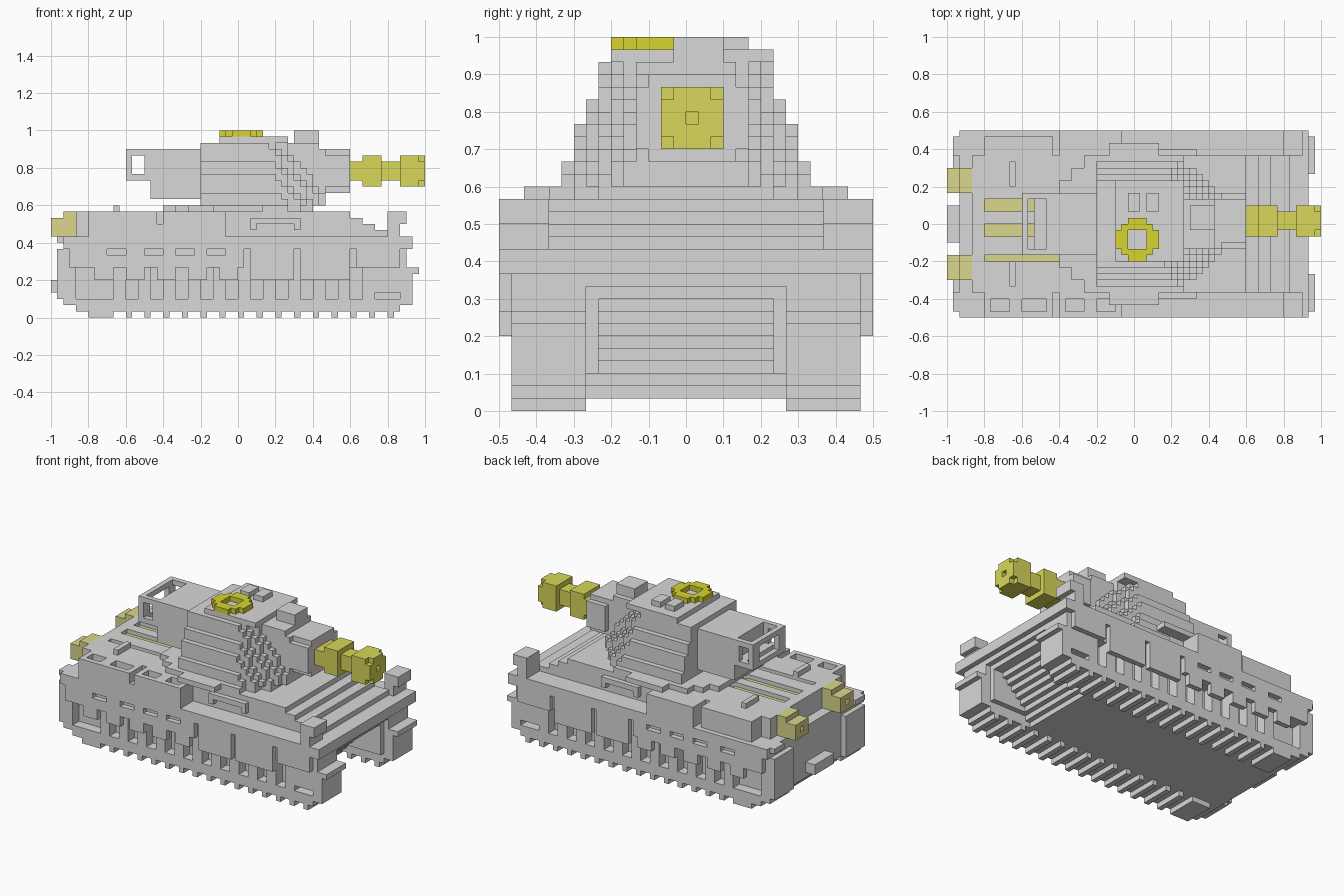
import bpy
import bmesh
from mathutils import Matrix, Vector

UNIT = 1 / 30  # one block

cube = bpy.data.objects.get("Cube")
if cube:
    bpy.data.objects.remove(cube, do_unlink=True)


def material(name, colour):
    mat = bpy.data.materials.new(name)
    mat.use_nodes = True
    rgba = (*colour, 1)
    mat.diffuse_color = rgba
    mat.node_tree.nodes["Principled BSDF"].inputs["Base Color"].default_value = rgba
    return mat


GREY = material("armour_grey", (.69, .69, .69))
YELLOW = material("bright_yellow", (.68, .66, .03))
GUN = material("gun_yellow", (.69, .68, .1))
PALE = material("pale_yellow", (.7, .68, .26))


def mid(half):
    return (-half, half)


def box(name, x, y, z, mat=GREY, mirror=False):
    """Block between bounds in block units, optionally repeated across y."""
    bm = bmesh.new()
    sides = [y, (-y[1], -y[0])] if mirror else [y]
    for side in sides:
        spans = (x, side, z)
        centre = Vector([(a + b) / 2 * UNIT for a, b in spans])
        size = Vector([(b - a) * UNIT for a, b in spans])
        bmesh.ops.create_cube(bm, size=1, matrix=Matrix.LocRotScale(centre, None, size))
    mesh = bpy.data.meshes.new(name)
    bm.to_mesh(mesh)
    bm.free()
    mesh.materials.append(mat)
    obj = bpy.data.objects.new(name, mesh)
    bpy.context.collection.objects.link(obj)


def frame(name, x, y, z, hole_a, hole_b, axis, mat=GREY, mirror=False):
    """Four blocks around a rectangular hole that runs along one axis."""
    spans = {"x": x, "y": y, "z": z}
    a, b = [k for k in "xyz" if k != axis]
    for part, ka, kb in (
        ("low", (spans[a][0], hole_a[0]), spans[b]),
        ("high", (hole_a[1], spans[a][1]), spans[b]),
        ("near", hole_a, (spans[b][0], hole_b[0])),
        ("far", hole_a, (hole_b[1], spans[b][1])),
    ):
        box(f"{name}_{part}", **{**spans, a: ka, b: kb}, mat=mat, mirror=mirror)


# Lower hull with a stepped nose between the tracks
for i in range(8):
    box("lower_hull", x=(-26 - min(i, 2), 17 + i), y=mid(8), z=(1 + i, 2 + i))
box("hull_sponson", x=(-28, 26), y=mid(14), z=(9, 10))
box("hull_sponson_top", x=(-28, 27), y=mid(14), z=(10, 11))
box("nose_cheek", x=(17, 26), y=(7, 8), z=(3, 9), mirror=True)
box("rear_tow_bar", x=(-30, -28), y=mid(3), z=(4, 6))

# Tracks: recessed core, end blocks, rails and treads
box("track_core", x=(-26, 26), y=(8, 12), z=(1, 11), mirror=True)
box("track_bottom_rail", x=(-26, 26), y=(12, 14), z=(1, 3), mirror=True)
box("track_top_rail", x=(-26, 26), y=(12, 14), z=(8, 9), mirror=True)
box("track_rear_end", x=(-29, -26), y=(8, 14), z=(3, 11), mirror=True)
box("track_rear_heel", x=(-28, -26), y=(8, 14), z=(2, 3), mirror=True)
box("track_front_end", x=(26, 28), y=(8, 14), z=(2, 7), mirror=True)
box("track_front_top", x=(26, 27), y=(8, 14), z=(7, 11), mirror=True)
box("track_front_lip", x=(26, 29), y=(8, 14), z=(7, 8), mirror=True)
box("track_rear_tread", x=(-24, -20), y=(8, 14), z=(0, 1), mirror=True)
for x in range(-18, 27, 3):
    box("track_tread", x=(x, x + 1), y=(8, 14), z=(0, 1), mirror=True)
for x in range(-20, 22, 4):
    box("wheel_strut", x=(x, x + 2), y=(12, 14), z=(3, 8), mirror=True)
box("front_side_plate", x=(20, 26), y=(12, 14), z=(4, 8), mirror=True)

# Side skirt: notched strip with hanging brackets and two deep plates
box("skirt_strip", x=(-27, 1), y=(14, 15), z=(8, 10), mirror=True)
notches = (-29, -20, -14, -9, -4, 2)
for start, end in zip(notches, notches[1:]):
    box("skirt_tooth", x=(start + 2, end - 1), y=(14, 15), z=(10, 11), mirror=True)
for x in range(-23, -2, 5):
    box("skirt_bracket", x=(x, x + 3), y=(14, 15), z=(6, 8), mirror=True)
for start, end in ((2, 9), (10, 18)):
    box("skirt_plate", x=(start, end), y=(14, 15), z=(6, 11), mirror=True)
box("skirt_front", x=(19, 26), y=(14, 15), z=(8, 11), mirror=True)

# Fenders and upper hull with a stepped glacis
box("fender_deck", x=mid(28), y=mid(15), z=(11, 13))
box("fender_rear_flap", x=(-29, -28), y=(11, 14), z=(12, 13), mirror=True)
for i, front in enumerate((25, 22, 20)):
    box("glacis_step", x=(-26, front), y=mid(11), z=(13 + i, 14 + i))
box("forward_deck", x=(-11, 18), y=mid(11), z=(16, 17))
box("rear_deck_edge", x=(-26, -24), y=mid(11), z=(16, 17))

# Engine deck: slats with pale grilles in the grooves between
edges = (-11, -6, -5, -2, 0, 2, 4, 11)
for i, (a, b) in enumerate(zip(edges, edges[1:])):
    if i % 2 == 0:
        box("deck_slat", x=(-24, -11), y=(a, b), z=(16, 17))
    else:
        box("deck_grille", x=(-24, -12), y=(a, b), z=(16, 16.2), mat=PALE)
box("deck_rib", x=(-20, -19), y=(6, 10), z=(17, 18), mirror=True)

# Exhausts: tall collar and hollow pipe
box("exhaust_collar", x=(-28, -26), y=(5, 9), z=(13, 17), mat=PALE, mirror=True)
frame("exhaust_pipe", x=(-30, -28), y=(5, 9), z=(13, 16),
      hole_a=(6.5, 7.5), hole_b=(14, 15), axis="x", mat=PALE, mirror=True)

# Stowage on the fenders: open trays on one side, closed boxes on the other
box("tray_floor", x=(-24, -2), y=(-15, -11), z=(13, 15))
for start, end in ((-24, -19), (-19, -13), (-12, -7), (-7, -2)):
    frame("tray", x=(start, end), y=(-15, -11), z=(15, 17),
          hole_a=(start + 1, end - 1), hole_b=(-14, -12), axis="z")
box("stowage_box", x=(-24, -13), y=(11, 14), z=(13, 17))
box("stowage_bin", x=(-12, -2), y=(11, 15), z=(13, 17))
box("side_handle_bar", x=(2, 10), y=(11, 12), z=(15, 16), mirror=True)
for x in (2, 9):
    box("side_handle_end", x=(x, x + 1), y=(11, 12), z=(14, 15), mirror=True)
box("front_lamp_post", x=(24, 26), y=(11, 15), z=(13, 17), mirror=True)
box("front_lamp_cap", x=(24, 27), y=(11, 15), z=(15, 17), mirror=True)

# Turret ring, stepped into a disc
for half in range(3, 14, 2):
    reach = round((13.5 ** 2 - half ** 2) ** .5)
    box("turret_ring", x=mid(min(reach, 12)), y=mid(half), z=(17, 18))

# Turret body: one layer per block, with cheeks stepping forward and down
for i, width in enumerate((10, 10, 9, 9, 9, 8, 8, 7, 7, 7)):
    for w in range(width, 3, -1):
        front = int(1.5 + 1.3 * (10 - w) + .8 * (9 - i))
        box("turret_layer", x=(-6, min(front, 14)), y=mid(w), z=(18 + i, 19 + i))
box("turret_nose", x=(-6, 14), y=mid(4), z=(18, 27))
box("turret_brow", x=(0, 13), y=mid(4), z=(27, 28))
box("turret_roof", x=(-3, 8), y=(-6, 7), z=(28, 29))
box("roof_hatch", x=(9, 13), y=(-1, 3), z=(28, 30))
for x in (-1, 2):
    box("periscope", x=(x, x + 2), y=(2, 5), z=(29, 30))

# Cupola ring
frame("cupola_ring", x=(-2, 3), y=(-5, 0), z=(29, 30),
      hole_a=(-1, 2), hole_b=(-4, -1), axis="z", mat=YELLOW)
for start in (-3, 3):
    box("cupola_side", x=(start, start + 1), y=(-4, -1), z=(29, 30), mat=YELLOW)
for start in (-6, 0):
    box("cupola_end", x=(-1, 2), y=(start, start + 1), z=(29, 30), mat=YELLOW)

# Rear bustle with an open rack
box("bustle", x=(-14, -6), y=mid(5), z=(19, 27))
frame("rack_side", x=(-18, -14), y=(4, 5), z=(22, 27),
      hole_a=(-17, -15), hole_b=(23, 26), axis="y", mirror=True)
frame("rack_back", x=(-18, -17), y=mid(4), z=(22, 27),
      hole_a=mid(3), hole_b=(23, 26), axis="x")
box("rack_floor", x=(-16, -14), y=mid(4), z=(22, 23))

# Mantlet with clipped corners, then the gun
box("mantlet", x=(14, 18), y=(-4, 5), z=(21, 26))
box("mantlet_core", x=(14, 18), y=(-3, 4), z=(20, 27))
box("gun_root", x=(18, 20), y=(-2, 3), z=(22, 25), mat=GUN)
box("gun_sleeve", x=(20, 23), y=(-2, 3), z=(21, 26), mat=GUN)
box("gun_barrel", x=(23, 28), y=(-1, 2), z=(22, 25), mat=GUN)
frame("muzzle_brake", x=(26, 30), y=(-1, 2), z=(21, 26),
      hole_a=(0, 1), hole_b=(23, 24), axis="x", mat=GUN)
for start in (-2, 2):
    box("muzzle_cheek", x=(26, 30), y=(start, start + 1), z=(22, 25), mat=GUN)
for start in (21, 25):
    box("muzzle_band", x=(26, 29), y=(-2, 3), z=(start, start + 1), mat=GUN)
